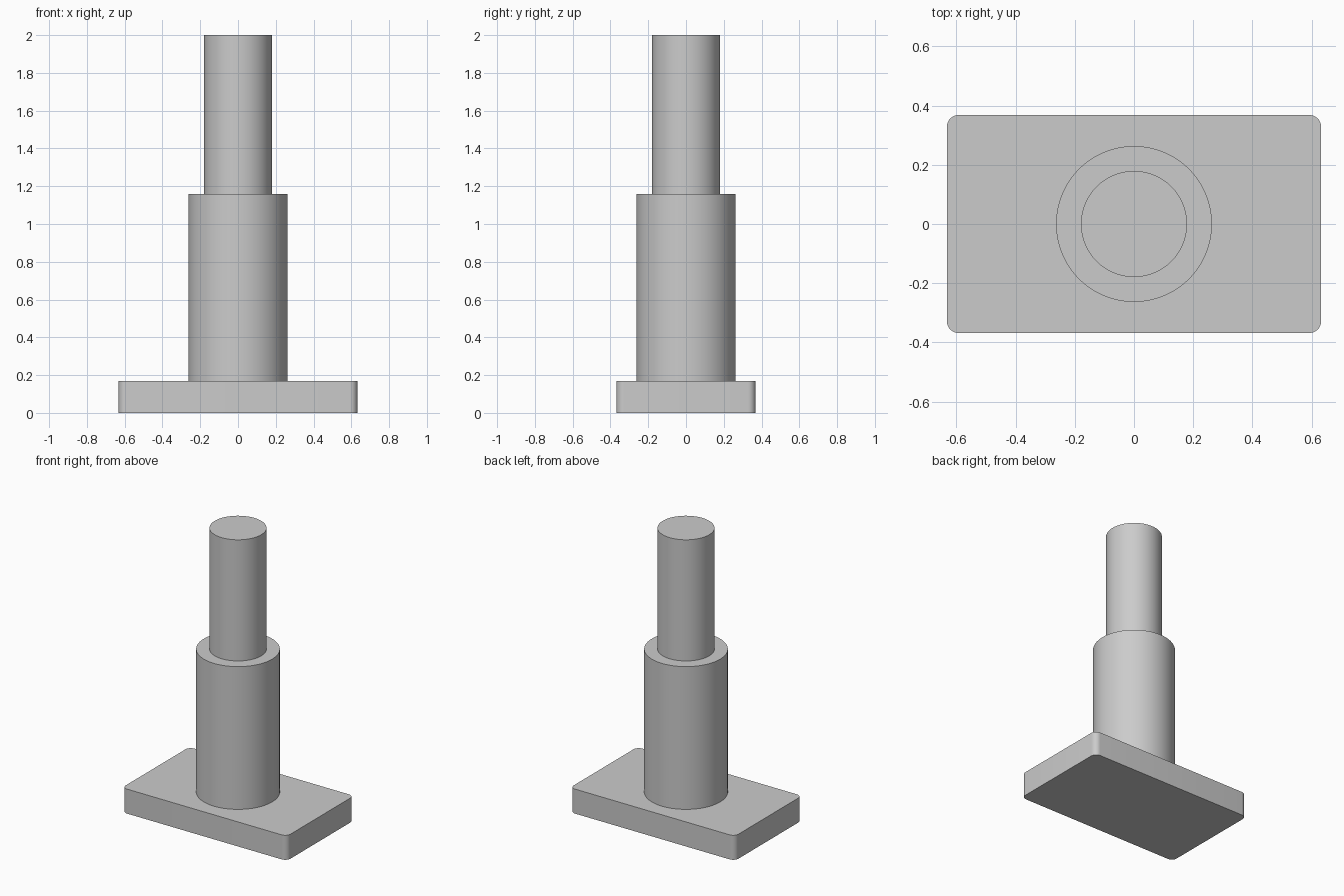
import bpy
import bmesh
import math

default = bpy.data.objects.get("Cube")
if default:
    bpy.data.objects.remove(default, do_unlink=True)

# Single plain grey for every part
grey = bpy.data.materials.new("light_grey")
grey.use_nodes = True
colour = (0.6, 0.6, 0.6, 1)
grey.diffuse_color = colour
grey.node_tree.nodes["Principled BSDF"].inputs["Base Color"].default_value = colour


def finish(obj, name):
    obj.name = obj.data.name = name
    obj.data.materials.append(grey)
    bpy.ops.object.select_all(action="DESELECT")
    obj.select_set(True)
    bpy.context.view_layer.objects.active = obj
    bpy.ops.object.shade_smooth_by_angle(angle=math.radians(30))


def cylinder(name, radius, bottom, top):
    bpy.ops.mesh.primitive_cylinder_add(
        vertices=96, radius=radius, depth=top - bottom,
        location=(0, 0, (bottom + top) / 2))
    finish(bpy.context.object, name)


# Base plate: a block with its four upright edges rounded
width, depth, height, corner = 1.264, 0.736, 0.17, 0.04
bm = bmesh.new()
bmesh.ops.create_cube(bm, size=1)
bmesh.ops.scale(bm, vec=(width, depth, height), verts=bm.verts)
bmesh.ops.translate(bm, vec=(0, 0, height / 2), verts=bm.verts)
upright = [e for e in bm.edges
           if abs(e.verts[0].co.z - e.verts[1].co.z) > height / 2]
bmesh.ops.bevel(bm, geom=upright, offset=corner, segments=8,
                profile=0.5, affect="EDGES")
mesh = bpy.data.meshes.new("base_plate")
bm.to_mesh(mesh)
bm.free()
plate = bpy.data.objects.new("base_plate", mesh)
bpy.context.collection.objects.link(plate)
finish(plate, "base_plate")

# Stepped post standing on the plate
cylinder("lower_post", 0.263, height, 1.16)
cylinder("upper_post", 0.179, 1.16, 2.0)
